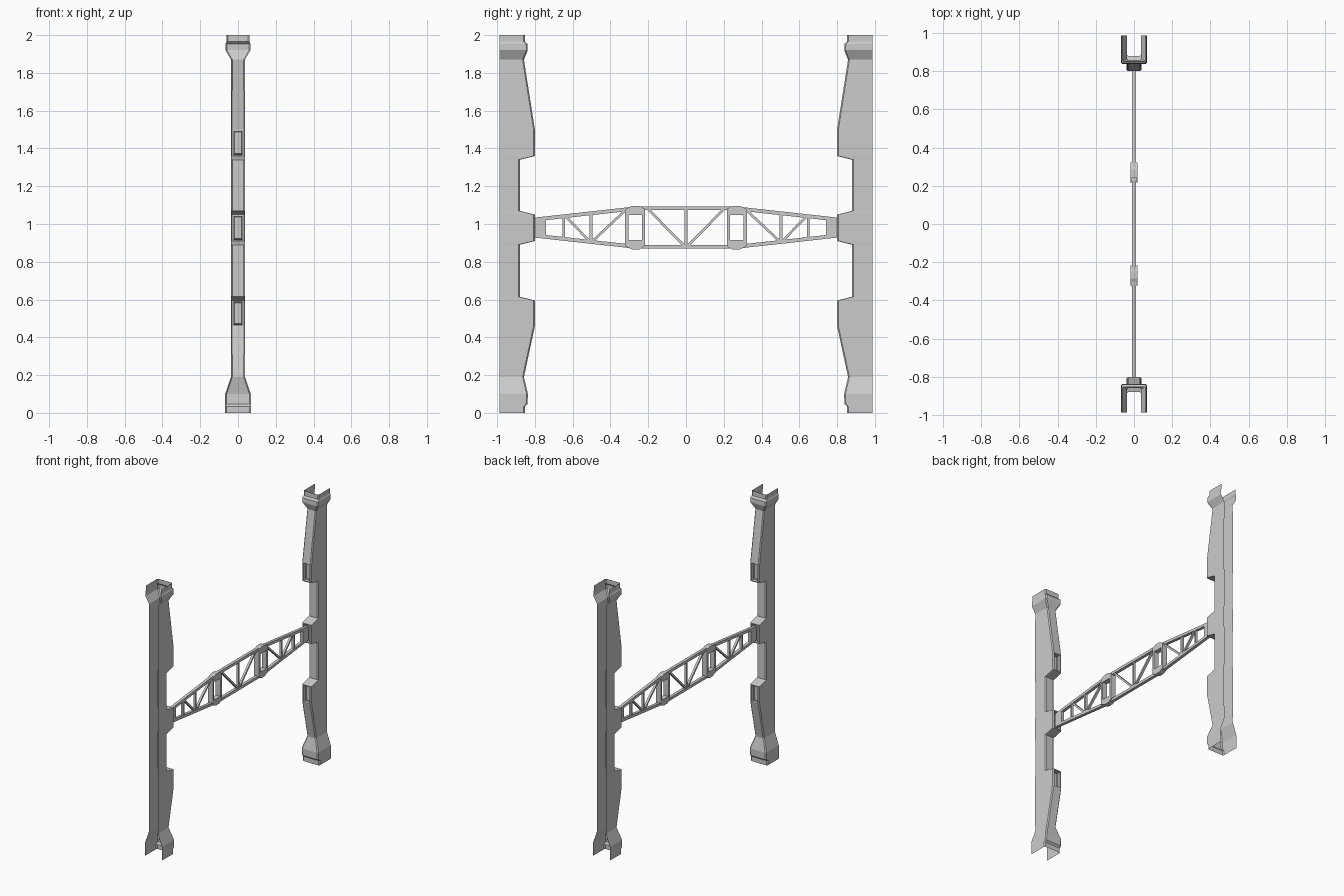
import bpy, bmesh
from mathutils import Vector

if "Cube" in bpy.data.objects:
    bpy.data.objects.remove(bpy.data.objects["Cube"])

ZC = 0.981          # height of the truss centre line
OUT = 0.987         # outer edge of the columns


def finish(name, bm):
    me = bpy.data.meshes.new(name)
    bm.to_mesh(me)
    bm.free()
    ob = bpy.data.objects.new(name, me)
    bpy.context.collection.objects.link(ob)
    m = ob.modifiers.new("mirror", 'MIRROR')     # other side of the model
    m.use_axis = (False, True, False)
    m.use_mirror_merge = False
    return ob


def prism(bm, pts, hx):
    """Extrude a (y, z) polygon symmetrically along x."""
    a = [bm.verts.new((-hx, y, z)) for y, z in pts]
    b = [bm.verts.new((hx, y, z)) for y, z in pts]
    n = len(pts)
    faces = [bm.faces.new(a), bm.faces.new(b[::-1])]
    for i in range(n):
        j = (i + 1) % n
        faces.append(bm.faces.new((a[j], a[i], b[i], b[j])))
    bmesh.ops.recalc_face_normals(bm, faces=faces)


def bar(bm, p, q, w, hx):
    """Straight bar between two (y, z) points."""
    p, q = Vector(p), Vector(q)
    d = (q - p).normalized()
    s = Vector((-d.y, d.x)) * w / 2
    prism(bm, [p + s, q + s, q - s, p - s], hx)


def flip(pts):
    return [(y, 2 * ZC - z) for y, z in pts]


# Column: open channel lofted through (z, inner y, half width) rows
rows = [(0, .852, .068), (.035, .852, .068), (.047, .839, .068), (.10, .837, .068),
        (.19, .858, .037), (.46, .80, .038), (.595, .80, .038), (.615, .88, .037),
        (.89, .88, .037), (.91, .80, .038), (1.05, .80, .038), (1.07, .88, .037),
        (1.34, .88, .037), (1.36, .80, .038), (1.50, .80, .038), (1.87, .858, .037),
        (1.92, .838, .066), (1.953, .839, .066), (1.965, .852, .061), (2, .852, .061)]
C = 0.007
bm = bmesh.new()
loops = []
for z, d, w in rows:
    sec = [(w, OUT), (w, d + C), (w - C, d), (C - w, d), (-w, d + C), (-w, OUT)]
    loops.append([bm.verts.new((x, y, z)) for x, y in sec])
windows = []
for k in range(len(rows) - 1):
    lo, hi = loops[k], loops[k + 1]
    for i in range(5):
        f = bm.faces.new((lo[i], hi[i], hi[i + 1], lo[i + 1]))
        if i == 2 and rows[k][1] == rows[k + 1][1] == .80:
            windows.append(f)
bm.normal_update()
if windows[0].normal.y > 0:
    bmesh.ops.reverse_faces(bm, faces=bm.faces[:])
    bm.normal_update()
# Recessed slots in the three sockets
for f in windows:
    for thick, depth in ((.009, 0), (.001, -.022), (.005, 0), (.002, -.008)):
        bmesh.ops.inset_region(bm, faces=[f], thickness=thick, depth=depth)
        bm.normal_update()
finish("column", bm)

# Truss chords (upper and lower)
T = 0.02
bm = bmesh.new()
chord = [(0, 1.093), (.265, 1.093), (.80, 1.034), (.80, 1.034 - T),
         (.265, 1.093 - T), (0, 1.093 - T)]
prism(bm, chord, .011)
prism(bm, flip(chord), .011)
finish("truss_chords", bm)


def top(y):
    """Height of the chord's inner side above the centre line."""
    return .077 if y > 1 else (.102 if y < .265 else .102 - (y - .265) * .11)


# Posts, diagonals and end plate
bm = bmesh.new()
for y in (.503, .647):
    bar(bm, (y, ZC - top(y)), (y, ZC + top(y)), .014, .009)
prism(bm, [(.742, ZC - .055), (.81, ZC - .05), (.81, ZC + .05), (.742, ZC + .055)], .011)
for a, b in ((.205, .004), (.315, .50), (.64, .506)):
    bar(bm, (a, ZC + top(a)), (b, ZC - top(b)), .013, .008)
prism(bm, [(0, ZC - .1), (.007, ZC - .1), (.007, ZC + .1), (0, ZC + .1)], .009)
finish("truss_braces", bm)

# Thick clamp frames around the chord bends
bm = bmesh.new()
plate = [(.217, 1.048), (.217, 1.08), (.245, 1.096), (.285, 1.096), (.322, 1.08),
         (.322, 1.048)]
prism(bm, plate, .019)
prism(bm, flip(plate), .019)
for y in (.2255, .3135):
    bar(bm, (y, flip([(0, 1.048)])[0][1]), (y, 1.048), .017, .019)
finish("truss_clamp", bm)
